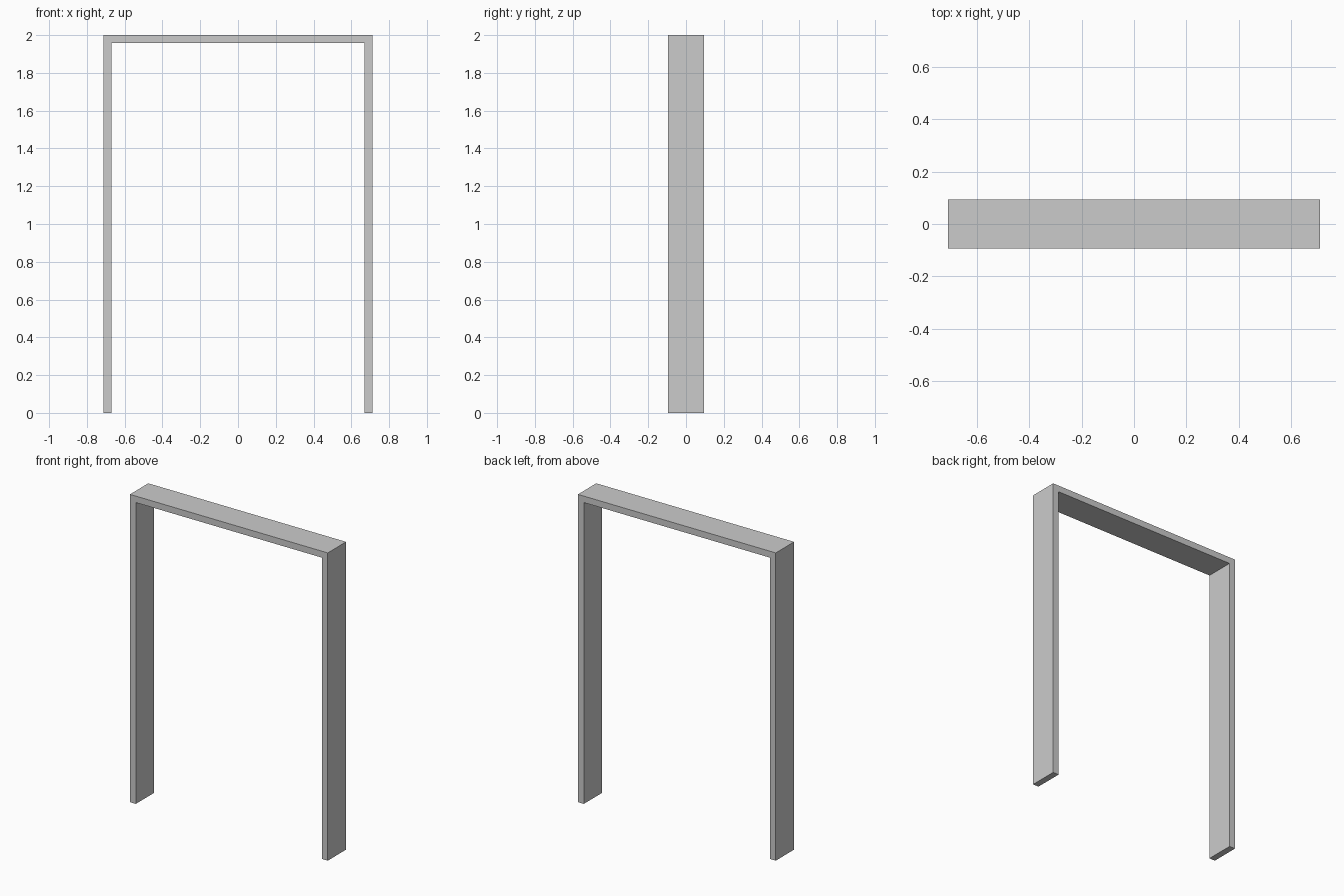
import bpy, bmesh

if "Cube" in bpy.data.objects:
    bpy.data.objects.remove(bpy.data.objects["Cube"])

HALF_W, HEIGHT, THICK, HALF_D = 0.711, 2.0, 0.042, 0.094
IN_W, IN_H = HALF_W - THICK, HEIGHT - THICK


def board(name, profile):
    """Extrude an x-z outline through the frame depth."""
    bm = bmesh.new()
    face = bm.faces.new([bm.verts.new((x, -HALF_D, z)) for x, z in profile])
    ext = bmesh.ops.extrude_face_region(bm, geom=[face])
    verts = [v for v in ext["geom"] if isinstance(v, bmesh.types.BMVert)]
    bmesh.ops.translate(bm, verts=verts, vec=(0, 2 * HALF_D, 0))
    bmesh.ops.recalc_face_normals(bm, faces=bm.faces)
    mesh = bpy.data.meshes.new(name)
    bm.to_mesh(mesh)
    bm.free()
    obj = bpy.data.objects.new(name, mesh)
    bpy.context.collection.objects.link(obj)
    return obj


# Side jambs with mitred tops
for side, s in (("left", -1), ("right", 1)):
    board(f"{side}_jamb", [(s * HALF_W, 0), (s * HALF_W, HEIGHT),
                           (s * IN_W, IN_H), (s * IN_W, 0)])

# Header board with mitred ends
board("header", [(-HALF_W, HEIGHT), (HALF_W, HEIGHT), (IN_W, IN_H), (-IN_W, IN_H)])
